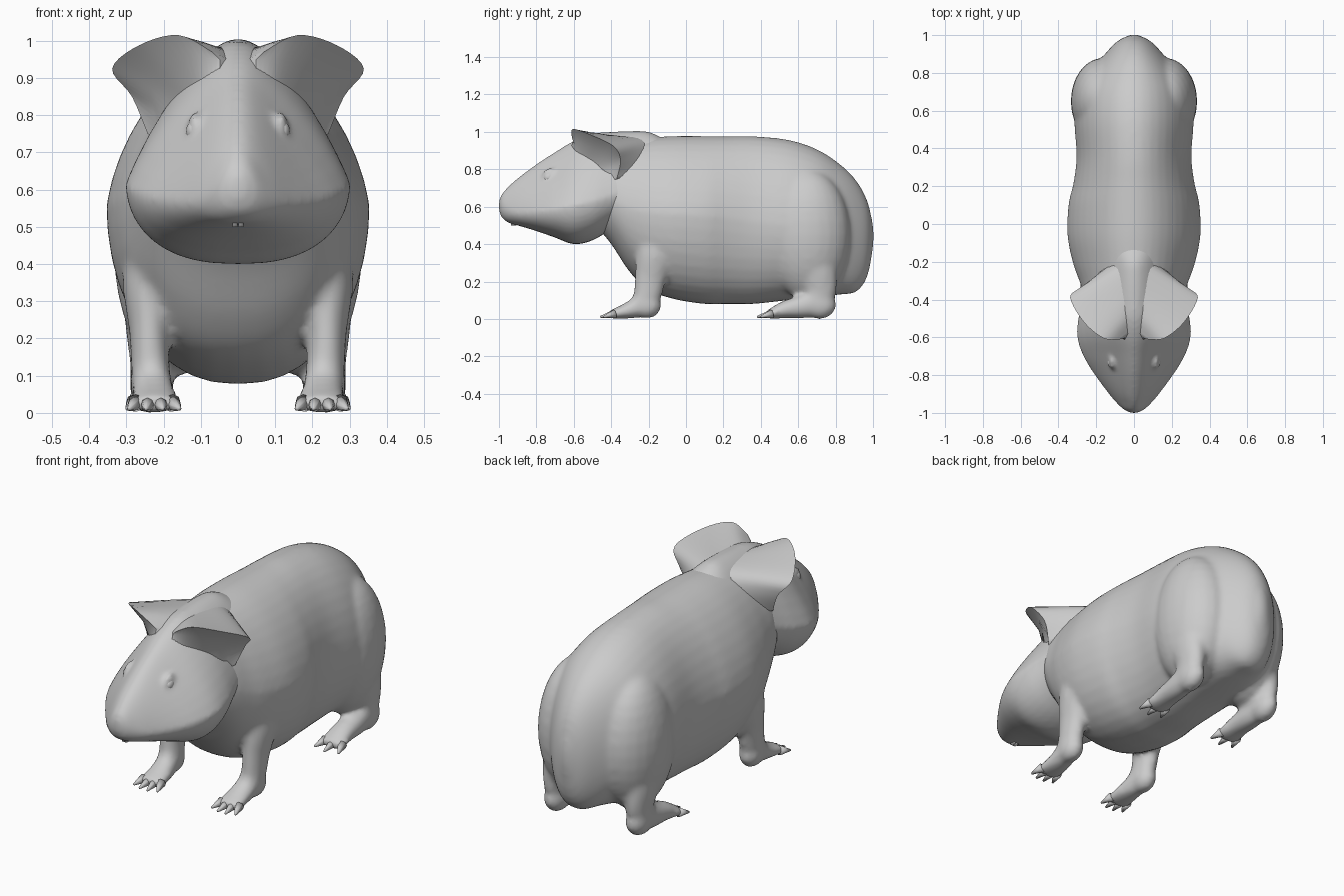
import bpy, bmesh
from math import sin, cos, pi, copysign
from mathutils import Vector, Matrix

if "Cube" in bpy.data.objects:
    bpy.data.objects.remove(bpy.data.objects["Cube"])


def spline(rows, steps=5):
    """Catmull-Rom interpolation of rows of numbers."""
    out = []
    for i in range(len(rows) - 1):
        a, b, c, d = (rows[max(0, min(len(rows) - 1, i + k))] for k in (-1, 0, 1, 2))
        for s in range(steps):
            t = s / steps
            out.append([0.5 * (2*q + (r-p)*t + (2*p-5*q+4*r-u)*t*t + (3*q-p-3*r+u)*t**3)
                        for p, q, r, u in zip(a, b, c, d)])
    return out + [list(rows[-1])]


def skin(bm, rings):
    """Bridge successive rings of points and cap the ends."""
    part = [[bm.verts.new(p) for p in ring] for ring in rings]
    n = len(part[0])
    faces = [bm.faces.new((a[i], a[(i+1) % n], b[(i+1) % n], b[i]))
             for a, b in zip(part, part[1:]) for i in range(n)]
    faces += [bm.faces.new(part[0]), bm.faces.new(part[-1])]
    bmesh.ops.recalc_face_normals(bm, faces=faces)


def torso_rings(sections, p, n=40):
    """Rings across y from (y, half width, bottom, top, widest z, taper)."""
    rings = []
    for y, w, zb, zt, zw, k in spline(sections):
        ring = []
        for i in range(n):
            c, s = cos(2*pi*i/n), sin(2*pi*i/n)
            x = w * copysign(abs(c)**(p if s < 0 else 1), c) * (1 - k*max(0, s))
            ring.append((x, y, zw + s*((zt - zw) if s > 0 else (zw - zb))))
        rings.append(ring)
    return rings


def limb(bm, side, path, n=16):
    """Tube through (x, y, z, side radius, depth radius)."""
    pts, rings = spline(path), []
    for i, (x, y, z, rx, r) in enumerate(pts):
        a, b = pts[max(0, i-1)], pts[min(len(pts)-1, i+1)]
        t = Vector((0, b[1]-a[1], b[2]-a[2])).normalized()
        up = Vector((0, -t.z, t.y))
        rings.append([Vector((side*(x + rx*cos(2*pi*j/n)), y, z)) + up*r*sin(2*pi*j/n)
                      for j in range(n)])
    skin(bm, rings)


def ball(bm, c, r):
    bmesh.ops.create_uvsphere(bm, u_segments=24, v_segments=16, radius=1,
                              matrix=Matrix.LocRotScale(Vector(c), None, Vector(r)))


def finish(name, bm, voxel=0, smooth=8):
    """Make the object; a voxel size fuses its pieces into one soft skin."""
    for f in bm.faces:
        f.smooth = True
    me = bpy.data.meshes.new(name)
    bm.to_mesh(me)
    bm.free()
    ob = bpy.data.objects.new(name, me)
    bpy.context.collection.objects.link(ob)
    if voxel:
        m = ob.modifiers.new("Fuse", 'REMESH')
        m.mode, m.voxel_size, m.use_smooth_shade = 'VOXEL', voxel, True
        m = ob.modifiers.new("Soften", 'SMOOTH')
        m.factor, m.iterations = 0.5, smooth
    return ob


# Body: trunk, haunches and legs fused into one skin
bm = bmesh.new()
trunk = [(-.5, .18, .52, .88, .68, 0), (-.4, .25, .4, .94, .64, .1), (-.3, .29, .25, .96, .59, .15),
         (-.2, .325, .155, .97, .57, .18), (-.06, .352, .105, .978, .56, .18), (.1, .347, .08, .978, .55, .16),
         (.22, .32, .078, .977, .54, .12), (.36, .304, .08, .977, .52, .1), (.55, .316, .1, .957, .5, .1),
         (.7, .3, .115, .907, .48, .1), (.82, .215, .13, .83, .46, 0), (.91, .145, .145, .74, .44, 0),
         (.97, .085, .23, .63, .43, 0), (1.003, .015, .4, .49, .44, 0)]
skin(bm, torso_rings(trunk, .85))
front_leg = [(.2, -.1, .52, .1, .15), (.235, -.16, .35, .075, .11), (.238, -.19, .22, .055, .085),
             (.235, -.21, .12, .053, .075), (.23, -.25, .07, .055, .062), (.225, -.31, .045, .06, .045),
             (.225, -.38, .028, .068, .028), (.225, -.41, .022, .06, .022)]
hind_leg = [(.2, .66, .4, .11, .15), (.23, .7, .25, .075, .11), (.235, .715, .15, .057, .09),
            (.235, .69, .09, .055, .078), (.232, .62, .066, .059, .064), (.23, .53, .05, .062, .048),
            (.23, .46, .029, .068, .03), (.23, .43, .022, .06, .022)]
for s in (1, -1):
    ball(bm, (s*.165, .65, .45), (.17, .23, .35))
    limb(bm, s, front_leg)
    limb(bm, s, hind_leg)
    ball(bm, (s*.235, -.21, .072), (.055, .078, .07))
    ball(bm, (s*.235, .715, .075), (.057, .088, .076))
finish("body", bm, .014, 8)

# Head: pear-shaped sections, wide cheeks and narrow brow
bm = bmesh.new()
head = [(-1, .014, .582, .628, .605, 0), (-.985, .05, .543, .667, .595, .1),
        (-.95, .09, .515, .707, .58, .3), (-.9, .133, .5, .752, .57, .35),
        (-.8, .207, .47, .827, .575, .5), (-.7, .268, .435, .892, .59, .56),
        (-.6, .3, .4, .952, .61, .52), (-.5, .295, .42, .99, .63, .45),
        (-.4, .268, .48, 1.0, .66, .38), (-.28, .235, .56, 1.005, .7, .35),
        (-.2, .2, .62, 1.0, .75, .3), (-.12, .12, .78, .965, .85, 0)]
skin(bm, torso_rings(head, .8))
for s in (1, -1):
    ball(bm, (s*.117, -.72, .76), (.018, .05, .048))     # eyelid swelling
finish("head", bm, .012, 5)

# Ears: drooping flaps, lofted outer root -> rim -> hollow inner root
outer = [(.03, -.58, .95), (.03, -.48, .975), (.04, -.36, .98), (.06, -.22, .96), (.1, -.18, .88), (.15, -.22, .76)]
rim = [(.07, -.61, .97), (.16, -.605, 1.015), (.265, -.52, .988), (.338, -.39, .925), (.285, -.35, .85), (.243, -.37, .75)]
inner = [(.05, -.62, .91), (.09, -.59, .87), (.12, -.55, .84), (.15, -.51, .8), (.19, -.48, .75), (.2, -.46, .7)]
for s, name in ((1, "ear_left"), (-1, "ear_right")):
    bm, rings = bmesh.new(), []
    for a, b, c in zip(spline(outer), spline(rim), spline(inner)):
        a, b, c = Vector(a), Vector(b), Vector(c)
        ring = (a, (a+b)/2 + Vector((0, 0, .002)), b, (b+c)/2 + Vector((-.012, .012, .008)), c)
        rings.append([(s*p.x, p.y, p.z) for p in ring])
    skin(bm, rings)
    ear = finish(name, bm)
    bpy.context.view_layer.objects.active = ear
    ear.select_set(True)
    bpy.ops.object.shade_smooth_by_angle(angle=.9)
    ear.select_set(False)

# Eyes
bm = bmesh.new()
for s in (1, -1):
    ball(bm, (s*.12, -.732, .755), (.02, .03, .028))
finish("eyes", bm)

# Teeth: pair of small incisors under the nose
bm = bmesh.new()
for s in (1, -1):
    bmesh.ops.create_cube(bm, size=1, matrix=Matrix.LocRotScale(
        Vector((s*.008, -.92, .52)), None, Vector((.013, .03, .04))))
finish("teeth", bm)

# Claws: four on each front foot, three on each hind foot
bm = bmesh.new()
for s in (1, -1):
    for cx, y, count in ((.225, -.38, 4), (.23, .46, 3)):
        for i in range(count):
            f = i/(count - 1)*2 - 1
            d = Vector((s*f*.02, -.08 + .02*f*f, -.016))
            start = Vector((s*(cx + f*.048), y, .027))
            bmesh.ops.create_cone(bm, cap_ends=True, segments=8, radius1=.024, radius2=.005,
                                  depth=d.length, matrix=Matrix.LocRotScale(
                                      start + d/2, d.to_track_quat('Z', 'Y'), None))
finish("claws", bm)
